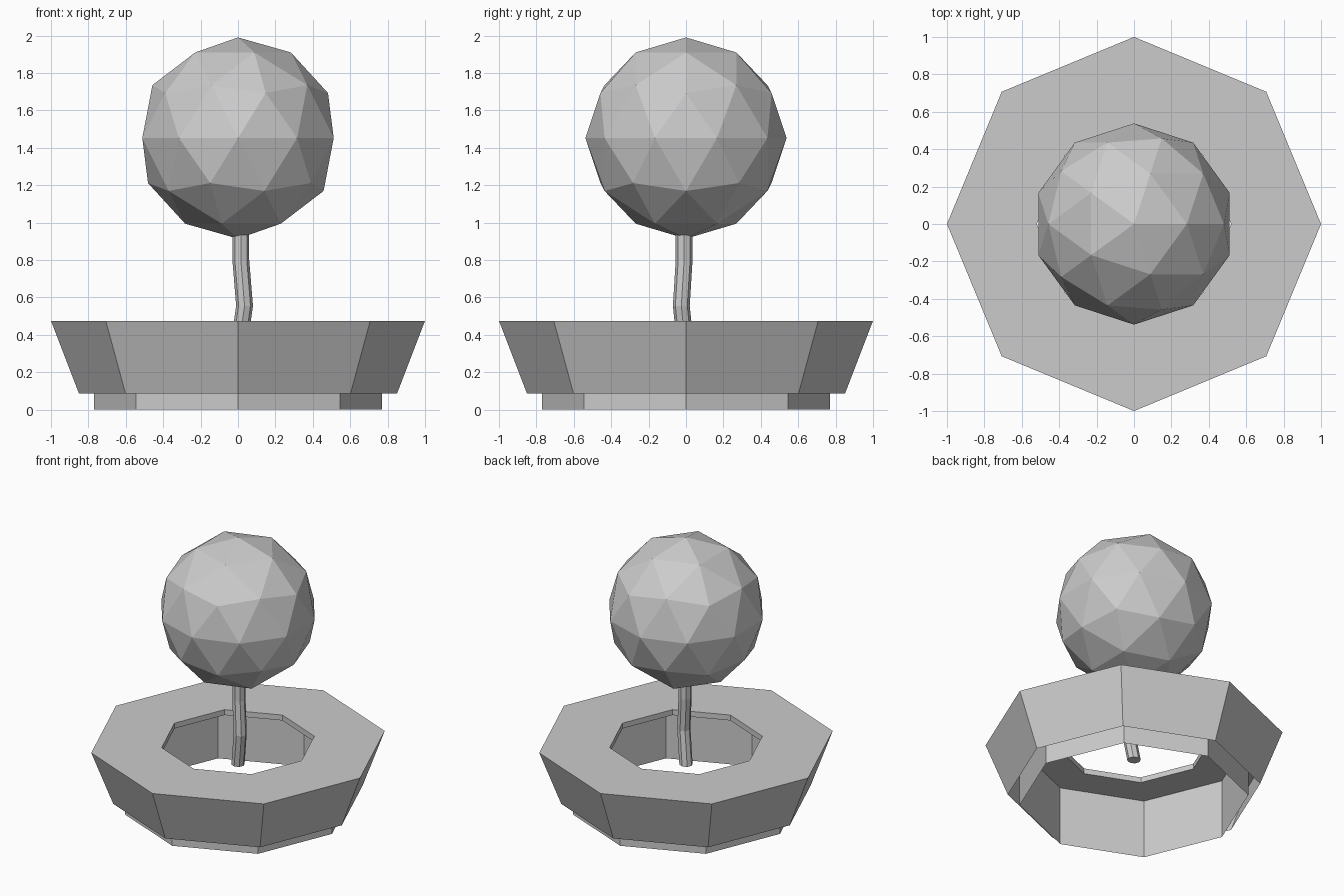
import bpy, bmesh
from math import cos, sin, tau
from mathutils import Vector

if "Cube" in bpy.data.objects:
    bpy.data.objects.remove(bpy.data.objects["Cube"])


def loft(name, rings, cap=False):
    """Skin a list of (centre, radius) rings with flat quads."""
    sides = 8
    bm = bmesh.new()
    loops = [[bm.verts.new(Vector(c) + Vector((r * cos(tau * i / sides), r * sin(tau * i / sides), 0)))
              for i in range(sides)] for c, r in rings]
    for a, b in zip(loops, loops[1:]):
        for i in range(sides):
            j = (i + 1) % sides
            bm.faces.new((a[i], a[j], b[j], b[i]))
    if cap:
        bm.faces.new(loops[0][::-1])
        bm.faces.new(loops[-1])
    mesh = bpy.data.meshes.new(name)
    bm.to_mesh(mesh)
    bm.free()
    obj = bpy.data.objects.new(name, mesh)
    bpy.context.collection.objects.link(obj)
    return obj


def lathe(name, profile):
    return loft(name, [((0, 0, z), r) for r, z in profile])


# Sloped octagonal planter wall, flat rim and the short lip of the opening
lathe("planter_wall", [(0.85, 0.085), (1.0, 0.475), (0.52, 0.475), (0.52, 0.435)])

# Straight inner liner that forms the foot and the underside of the rim
lathe("planter_foot", [(0.52, 0.435), (0.77, 0.435), (0.77, 0.0)][::-1])

# Slightly crooked trunk
loft("trunk", [((0, 0, 0.31), 0.045), ((0.035, -0.025, 0.555), 0.045),
               ((0.015, -0.01, 0.80), 0.045), ((0.015, -0.01, 1.0), 0.045)], cap=True)

# Faceted ball of foliage
bpy.ops.mesh.primitive_ico_sphere_add(subdivisions=2, radius=0.538, location=(0, 0, 1.452))
bpy.context.object.name = "foliage"
